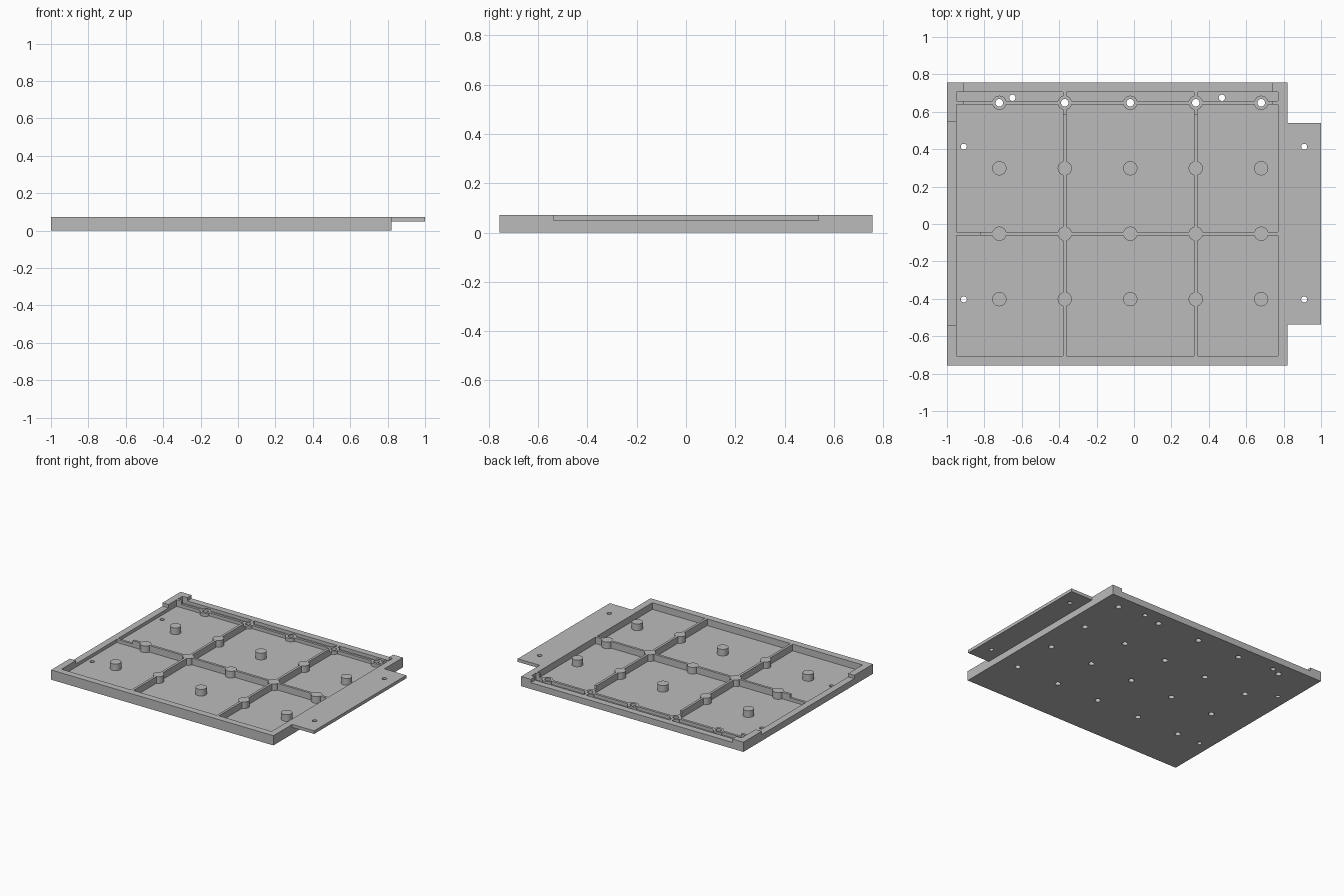
import bpy, bmesh
from mathutils import Matrix, Vector

cube = bpy.data.objects.get("Cube")
if cube:
    bpy.data.objects.remove(cube, do_unlink=True)

grey = bpy.data.materials.new("plain grey")
grey.use_nodes = True
colour = (0.5, 0.5, 0.5, 1)
grey.diffuse_color = colour
grey.node_tree.nodes["Principled BSDF"].inputs["Base Color"].default_value = colour

TOP, FLOOR, NOTCH = 0.072, 0.023, 0.047
X0, X1, Y = -1.0, 0.82, 0.757
WALL = 0.05
COLS = [-0.72 + 0.35 * i for i in range(5)]
ROWS = [0.648 - 0.35 * i for i in range(4)]


def box(bm, x0, x1, y0, y1, z0, z1):
    size = Vector((x1 - x0, y1 - y0, z1 - z0))
    mid = Vector((x0 + x1, y0 + y1, z0 + z1)) / 2
    bmesh.ops.create_cube(bm, size=1, matrix=Matrix.Translation(mid) @ Matrix.Diagonal(size).to_4x4())


def cylinder(bm, x, y, r, z0, z1):
    bmesh.ops.create_cone(bm, cap_ends=True, segments=32, radius1=r, radius2=r, depth=z1 - z0,
                          matrix=Matrix.Translation((x, y, (z0 + z1) / 2)))


def finish(bm, name):
    mesh = bpy.data.meshes.new(name)
    bm.to_mesh(mesh)
    bm.free()
    mesh.materials.append(grey)
    ob = bpy.data.objects.new(name, mesh)
    bpy.context.collection.objects.link(ob)
    return ob


def combine(target, bm, operation):
    """Apply a boolean with a temporary helper mesh."""
    helper = finish(bm, "helper")
    helper.hide_render = True
    mod = target.modifiers.new("combine", 'BOOLEAN')
    mod.operation, mod.solver, mod.object = operation, 'EXACT', helper
    mod.use_self = True
    bpy.context.view_layer.objects.active = target
    bpy.ops.object.modifier_apply(modifier=mod.name)
    bpy.data.objects.remove(helper, do_unlink=True)


# Slab hollowed into a shallow tray
bm = bmesh.new()
box(bm, X0, X1, -Y, Y, 0, TOP)
tray = finish(bm, "tray")
bm = bmesh.new()
box(bm, X0 + WALL, X1 - WALL, -Y + WALL, Y - WALL, FLOOR, 1)
combine(tray, bm, 'DIFFERENCE')

# Stiffening ribs, posts and the side tab
bm = bmesh.new()
low, e, half = FLOOR - 0.01, 0.02, 0.009
for x in (COLS[1], COLS[3]):
    box(bm, x - half, x + half, -Y + WALL - e, Y - WALL + e, low, TOP)
for y in (ROWS[0], ROWS[2]):
    box(bm, X0 + WALL - e, X1 - WALL + e, y - half, y + half, low, TOP)
for x in COLS:
    for y in ROWS:
        cylinder(bm, x, y, 0.038, low, TOP)
box(bm, X1 - e, 1, -0.537, 0.54, 0.049, TOP)
combine(tray, bm, 'UNION')

# Recesses in the back and left edges
bm = bmesh.new()
box(bm, -0.91, 0.74, 0.587, 1, NOTCH, 1)
box(bm, -2, -0.82, -0.54, 0.545, NOTCH, 1)
combine(tray, bm, 'DIFFERENCE')

# Blind screw holes in the posts, open where the back recess meets them
bm = bmesh.new()
for x in COLS:
    for y in ROWS:
        cylinder(bm, x, y, 0.02, -0.1, 0.055)
# Through holes in the tab, floor and back strip
for x in (-0.91, 0.91):
    for y in (-0.403, 0.413):
        cylinder(bm, x, y, 0.016, -0.1, 1)
for x in (-0.65, 0.47):
    cylinder(bm, x, 0.675, 0.017, -0.1, 1)
combine(tray, bm, 'DIFFERENCE')

# Smooth the round walls, keep the edges crisp
tray.select_set(True)
bpy.context.view_layer.objects.active = tray
bpy.ops.object.shade_smooth_by_angle(angle=0.5)
